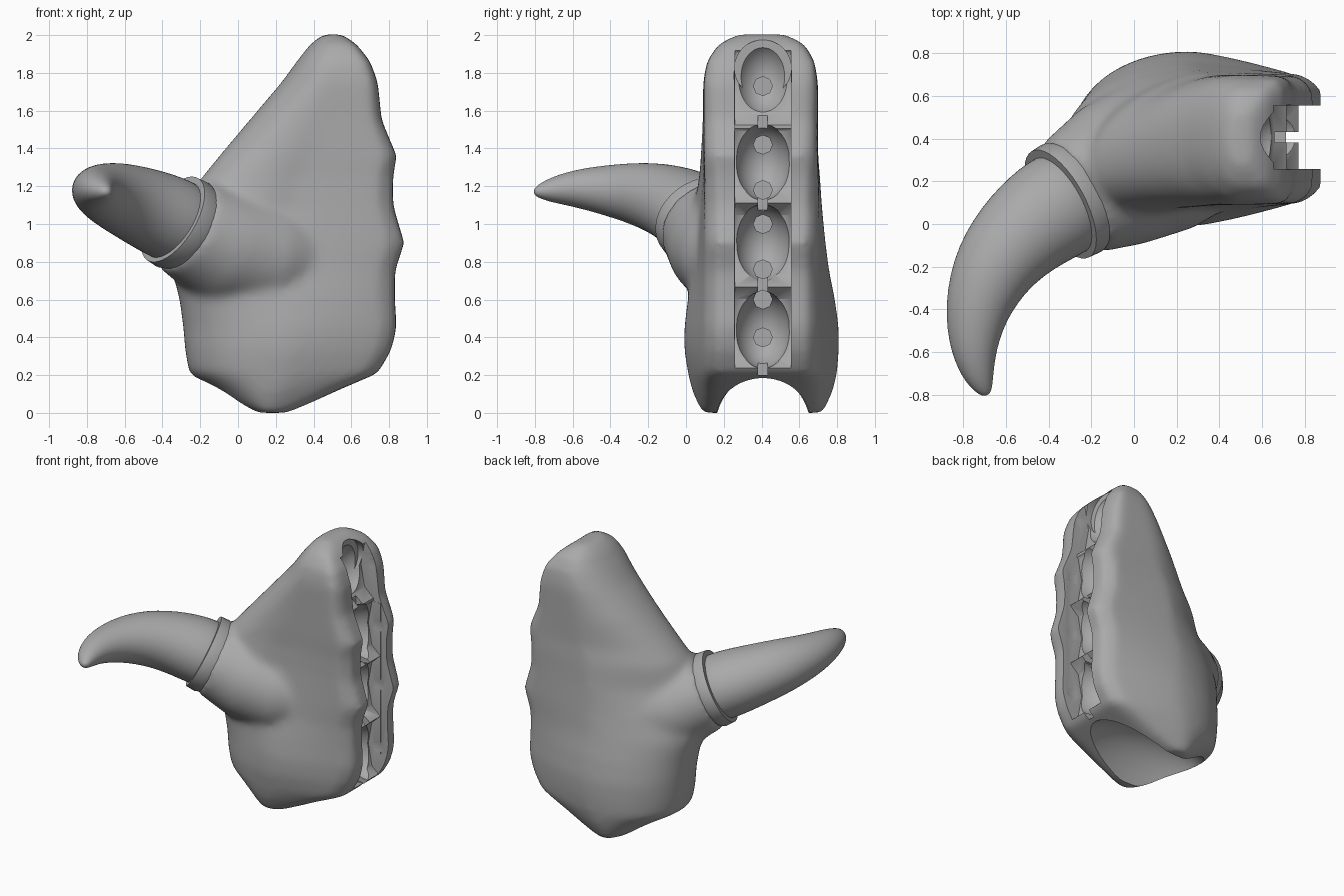
import bpy, bmesh, math
from mathutils import Vector

if "Cube" in bpy.data.objects:
    bpy.data.objects.remove(bpy.data.objects["Cube"])

grey = bpy.data.materials.new("plain_grey")
grey.use_nodes = True
GREY = (0.4, 0.4, 0.4, 1)
grey.diffuse_color = GREY
grey.node_tree.nodes["Principled BSDF"].inputs["Base Color"].default_value = GREY


def loft(bm, rings):
    """Skin a closed tube over equal-sized rings of points."""
    rows = [[bm.verts.new(p) for p in ring] for ring in rings]
    n = len(rows[0])
    for a, b in zip(rows, rows[1:]):
        for i in range(n):
            j = (i + 1) % n
            bm.faces.new((a[i], a[j], b[j], b[i]))
    bm.faces.new(rows[0][::-1])
    bm.faces.new(rows[-1])


def tube(bm, path, sides):
    """Tube along (x, y, z, radius) points, a little wider than tall."""
    pts = [Vector(p[:3]) for p in path]
    rings = []
    for k, p in enumerate(pts):
        t = (pts[min(k + 1, len(pts) - 1)] - pts[max(k - 1, 0)]).normalized()
        side = t.cross(Vector((0, 0, 1))).normalized()
        up = side.cross(t)
        r = path[k][3]
        angles = [math.tau * i / sides for i in range(sides)]
        rings.append([p + side * r * 1.08 * math.cos(a) - up * r * 0.97 * math.sin(a) for a in angles])
    loft(bm, rings)


def make(name, bm):
    bmesh.ops.recalc_face_normals(bm, faces=bm.faces)
    mesh = bpy.data.meshes.new(name)
    bm.to_mesh(mesh)
    bm.free()
    mesh.materials.append(grey)
    ob = bpy.data.objects.new(name, mesh)
    bpy.context.collection.objects.link(ob)
    return ob


def finish(ob, angle):
    """Bake the modifiers and smooth everything but the hard edges."""
    deps = bpy.context.evaluated_depsgraph_get()
    baked = bpy.data.meshes.new_from_object(ob.evaluated_get(deps))
    ob.modifiers.clear()
    ob.data = baked
    baked.materials.clear()
    baked.materials.append(grey)
    bpy.ops.object.select_all(action='DESELECT')
    ob.select_set(True)
    bpy.context.view_layer.objects.active = ob
    bpy.ops.object.shade_smooth_by_angle(angle=math.radians(angle))


# Palm levels: height, left edge, right edge, front, back
LEVELS = [
    (0, .07, .26, .08, .73), (.05, -.03, .38, .06, .75), (.12, -.12, .53, .03, .78),
    (.21, -.26, .74, .01, .8), (.33, -.28, .81, -.01, .81), (.45, -.29, .84, -.01, .81),
    (.6, -.31, .83, .01, .79), (.75, -.35, .83, .04, .76), (.9, -.34, .88, .06, .74),
    (1.1, -.26, .82, .08, .72), (1.25, -.19, .82, .09, .71), (1.36, -.1, .84, .09, .7),
    (1.55, .06, .76, .09, .7), (1.75, .23, .74, .09, .7), (1.86, .31, .7, .11, .68),
    (1.95, .38, .63, .17, .63), (2.005, .45, .55, .27, .53)]


def palm_section(z, left, right, front, back):
    """Round on the thumb edge, tapering to a chamfered finger edge."""
    mid, cy, half = (left + right) / 2, (front + back) / 2, (back - front) / 2
    lean = 0.15 * max(0, 1 - abs(z - 1.1) / 0.6)
    rim = min(half, 0.3)
    inner = mid + (right - mid) * 0.86
    side = []
    for i in range(25):
        a = math.pi * i / 48
        side.append((mid - (mid - left) * math.cos(a) ** 0.95,
                     half * math.sin(a) ** 0.95, lean * math.cos(a)))
    for i in range(1, 9):
        u = i / 8
        side.append((mid + (inner - mid) * u, half + (rim - half) * u ** 1.3, 0))
    side.append((right, rim * 0.8, 0))
    lower = [(x, cy - h - s, z) for x, h, s in side]
    upper = [(x, cy + h - s, z) for x, h, s in side[:0:-1]]
    return lower + upper


# Palm fused with the thumb mount
bm = bmesh.new()
loft(bm, [palm_section(*level) for level in LEVELS])
tube(bm, [(.45, .42, .82, .28), (.15, .335, .83, .35), (-.1, .225, .9, .325), (-.29, .125, .995, .268)], 32)
palm = make("palm", bm)
remesh = palm.modifiers.new("fuse", 'REMESH')
remesh.mode = 'VOXEL'
remesh.voxel_size = 0.02
smooth = palm.modifiers.new("soften", 'SMOOTH')
smooth.factor = 0.5
smooth.iterations = 24

cutters = []


def cut(scale):
    ob = bpy.context.object
    ob.scale = scale
    ob.hide_render = True
    cutters.append(ob)


def cut_ball(loc, scale):
    bpy.ops.mesh.primitive_uv_sphere_add(segments=40, ring_count=24, radius=1, location=loc)
    cut(scale)


def cut_box(loc, size):
    bpy.ops.mesh.primitive_cube_add(size=1, location=loc)
    cut(size)


def cut_drum(sides, radius, depth, loc, turn, scale=(1, 1, 1)):
    bpy.ops.mesh.primitive_cylinder_add(vertices=sides, radius=radius, depth=depth, location=loc, rotation=turn)
    cut(scale)


ALONG_X = (0, math.pi / 2, 0)
ALONG_Y = (math.pi / 2, 0, 0)
MID_Y = .407

# Wrist hollow
cut_ball((.22, MID_Y, -.065), (.64, .25, .36))
# Finger sockets with sloping walls that meet in ridges
for x, z in ((.72, 1.78), (.755, 1.33), (.76, .9), (.755, .44)):
    cut_ball((x, MID_Y, z), (.2, .153, .203))
for x, z in ((.715, 1.75), (.775, 1.335), (.775, .89), (.775, .445)):
    cut_drum(8, .225, .296, (x, MID_Y, z), ALONG_Y, (.45, 1, 1))
# Straight-sided channel with round ends
for x, low, high in ((.715, 1.5, 1.82), (.775, .4, 1.5)):
    cut_box((x + .2, MID_Y, (low + high) / 2), (.4, .298, high - low))
for x, z in ((.59, 1.825), (.775, .4)):
    cut_drum(32, .15, .4, (x + .2, MID_Y, z), ALONG_X)
# Cord slot through the dividers
cut_box((.86, MID_Y, .9), (.4, .05, 1.4))
# Pin holes
for z in (1.73, 1.42, 1.18, 1.0, .76, .6, .4):
    cut_drum(8, .05, .3, (.62, MID_Y, z), ALONG_X)

for c in cutters:
    mod = palm.modifiers.new("cut", 'BOOLEAN')
    mod.operation = 'DIFFERENCE'
    mod.solver = 'EXACT'
    mod.object = c
finish(palm, 40)
for c in cutters:
    bpy.data.objects.remove(c)

# Thumb collar
bm = bmesh.new()
tube(bm, [(-.27, .135, .98, .255), (-.295, .12, .996, .266), (-.345, .093, 1.025, .262)], 40)
finish(make("thumb_collar", bm), 35)

# Curved thumb
bm = bmesh.new()
tube(bm, [(-.24, .15, .97, .22), (-.35, .09, 1.025, .243), (-.52, -.03, 1.1, .218), (-.665, -.2, 1.155, .187),
          (-.745, -.41, 1.18, .143), (-.755, -.6, 1.19, .102), (-.725, -.73, 1.178, .064),
          (-.695, -.79, 1.17, .03), (-.69, -.803, 1.168, .01)], 16)
thumb = make("thumb", bm)
thumb.modifiers.new("round", 'SUBSURF').levels = 2
finish(thumb, 60)
